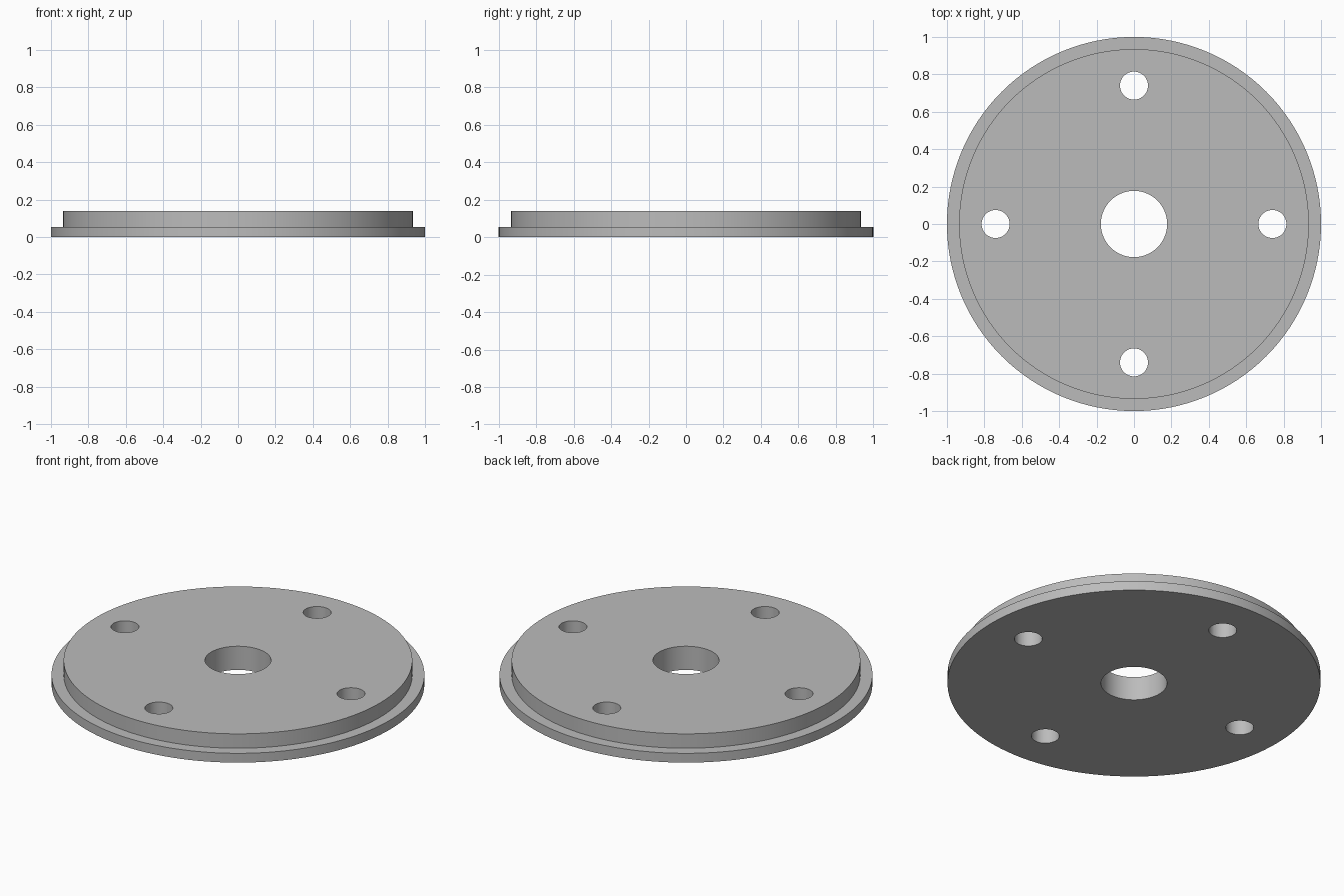
import bpy
import bmesh
from math import radians
from mathutils import Matrix, Vector

cube = bpy.data.objects.get("Cube")
if cube:
    bpy.data.objects.remove(cube, do_unlink=True)

FLANGE_TOP, TOP = 0.055, 0.14
BOLT_CIRCLE, BOLT_RADIUS = 0.74, 0.075


def make_object(name, bm):
    bmesh.ops.recalc_face_normals(bm, faces=bm.faces)
    mesh = bpy.data.meshes.new(name)
    bm.to_mesh(mesh)
    bm.free()
    obj = bpy.data.objects.new(name, mesh)
    bpy.context.collection.objects.link(obj)
    return obj


# Plain grey metal
grey = bpy.data.materials.new("grey_metal")
grey.use_nodes = True
colour = (0.5, 0.5, 0.5, 1)
grey.diffuse_color = colour
grey.node_tree.nodes["Principled BSDF"].inputs["Base Color"].default_value = colour

# Stepped disc with a central bore, turned from its closed cross-section
profile = [(0.177, 0), (1, 0), (1, FLANGE_TOP), (0.935, FLANGE_TOP),
           (0.935, TOP), (0.177, TOP)]
bm = bmesh.new()
verts = [bm.verts.new((r, 0, z)) for r, z in profile]
edges = [bm.edges.new((verts[i - 1], v)) for i, v in enumerate(verts)]
bmesh.ops.spin(bm, geom=verts + edges, cent=(0, 0, 0), axis=(0, 0, 1),
               angle=radians(360), steps=128, use_merge=True)
bmesh.ops.remove_doubles(bm, verts=bm.verts, dist=1e-5)
plate = make_object("flanged_plate", bm)
plate.data.materials.append(grey)

# Four bolt holes, evenly spaced on one circle
bm = bmesh.new()
for i in range(4):
    turn = Matrix.Rotation(radians(90 * i), 4, "Z")
    place = Matrix.Translation(Vector((BOLT_CIRCLE, 0, TOP / 2)))
    bmesh.ops.create_cone(bm, cap_ends=True, segments=48, radius1=BOLT_RADIUS,
                          radius2=BOLT_RADIUS, depth=TOP * 2, matrix=turn @ place)
cutter = make_object("bolt_hole_cutter", bm)
cutter.hide_render = True

drill = plate.modifiers.new("bolt_holes", "BOOLEAN")
drill.operation = "DIFFERENCE"
drill.solver = "EXACT"
drill.object = cutter

bpy.context.view_layer.objects.active = plate
plate.select_set(True)
bpy.ops.object.modifier_apply(modifier=drill.name)
bpy.data.objects.remove(cutter, do_unlink=True)

# Round walls smooth, rims sharp
bpy.ops.object.shade_smooth_by_angle(angle=radians(30))
